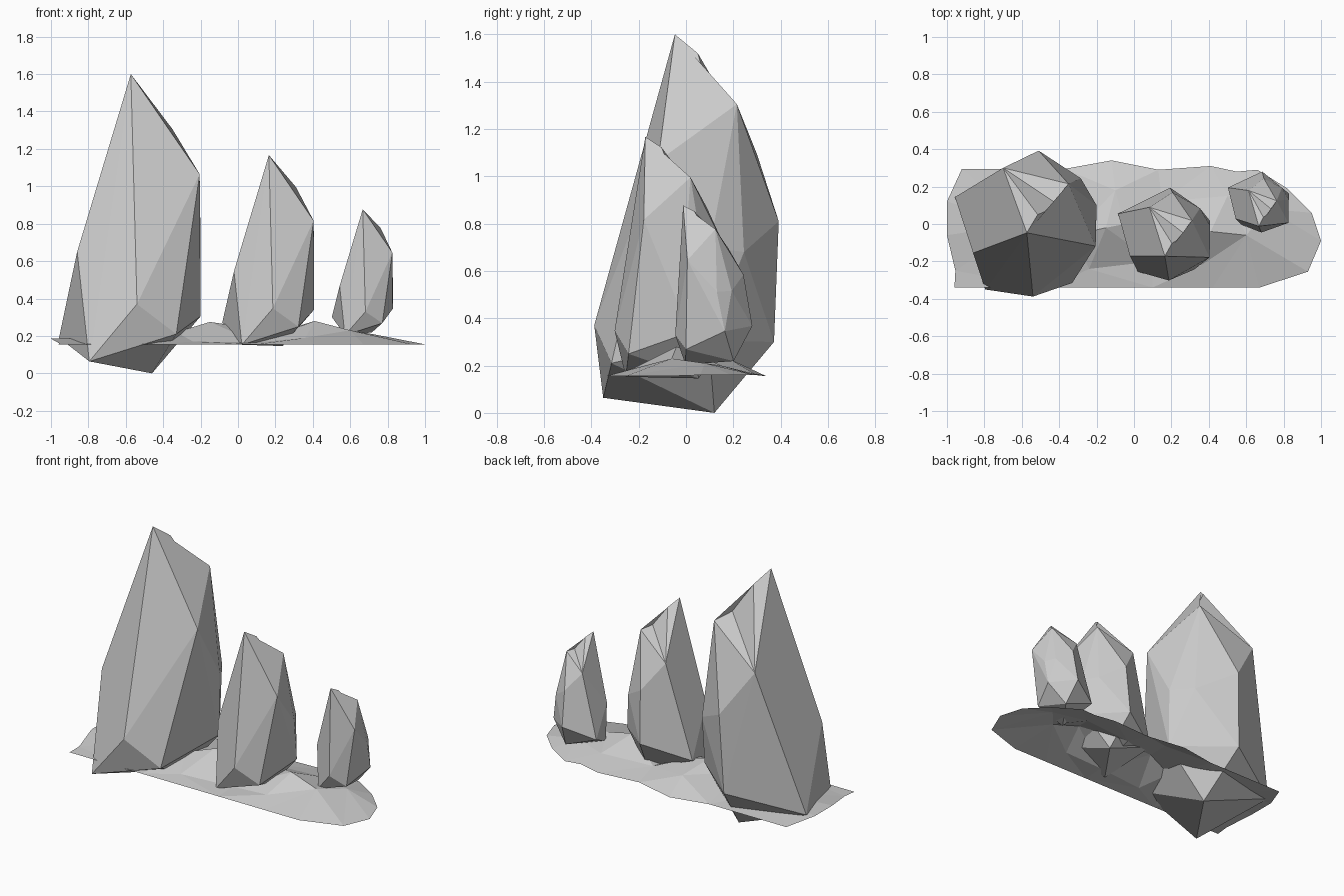
import bpy, bmesh, math
from mathutils import Vector, Matrix
from mathutils.geometry import delaunay_2d_cdt

if "Cube" in bpy.data.objects:
    bpy.data.objects.remove(bpy.data.objects["Cube"])

APEX = Vector((-0.573, -0.047, 1.6))
SHOULDER = Vector((-0.35, 0.215, 1.305))
LIP = Vector((-0.515, 0.05, 1.52))
DIP = Vector((-0.40, 0.10, 1.335))
# corners of the faceted standing stone
CORNERS = [APEX, SHOULDER, LIP,
           (-0.205, -0.118, 1.065), (-0.2, 0.096, 0.305), (-0.46, 0.12, 0.0),
           (-0.795, -0.35, 0.064), (-0.957, 0.144, 0.19), (-0.86, -0.155, 0.65),
           (-0.54, -0.388, 0.37), (-0.33, -0.315, 0.21), (-0.51, 0.392, 0.81),
           (-0.53, 0.372, 0.3), (-0.70, 0.30, 1.094), (-0.285, 0.245, 0.68),
           (-0.2, 0.10, 0.7)]


def add_object(name, bm):
    mesh = bpy.data.meshes.new(name)
    bm.to_mesh(mesh)
    bm.free()
    obj = bpy.data.objects.new(name, mesh)
    bpy.context.collection.objects.link(obj)
    return obj


def stone(name, apex, scale, tilt):
    """Convex faceted stone with a chipped notch below the tip."""
    bm = bmesh.new()
    for c in CORNERS:
        bm.verts.new(c)
    res = bmesh.ops.convex_hull(bm, input=bm.verts[:])
    loose = [v for v in bm.verts if not v.link_faces]
    bmesh.ops.delete(bm, geom=loose, context='VERTS')
    # chip: split the edge between lip and shoulder and push it in
    lip = min(bm.verts, key=lambda v: (v.co - LIP).length)
    sh = min(bm.verts, key=lambda v: (v.co - SHOULDER).length)
    edge = bm.edges.get((lip, sh))
    if edge:
        sides = [v for f in edge.link_faces for v in f.verts if v not in (lip, sh)]
        _, mid = bmesh.utils.edge_split(edge, lip, 0.5)
        for v in sides:
            bmesh.ops.connect_verts(bm, verts=[mid, v])
        mid.co = DIP
    bmesh.ops.recalc_face_normals(bm, faces=bm.faces[:])
    m = (Matrix.Translation(apex) @ Matrix.Rotation(math.radians(tilt), 4, 'X')
         @ Matrix.Scale(scale, 4) @ Matrix.Translation(-APEX))
    bm.transform(m)
    return add_object(name, bm)


# three stones, shrinking and leaning further forward
stone("large_stone", APEX, 1.0, 0)
stone("medium_stone", Vector((0.165, -0.172, 1.167)), 0.65, 6.5)
stone("small_stone", Vector((0.667, -0.012, 0.877)), 0.43, 12)

# thin ground sheet: outline, then raised inner points
RIM = [(-0.96, -0.34, .155), (-0.45, -0.34, .155), (0.1, -0.34, .155),
       (0.42, -0.34, .155), (0.67, -0.34, .155), (0.93, -0.255, .155),
       (1.0, -0.09, .155), (0.95, 0.06, .16), (0.82, 0.19, .16),
       (0.66, 0.29, .16), (0.55, 0.28, .165), (0.41, 0.31, .16),
       (0.13, 0.29, .165), (-0.12, 0.34, .155), (-0.37, 0.295, .16),
       (-0.92, 0.295, .16), (-1.0, 0.12, .185), (-1.0, -0.06, .185),
       (-0.955, -0.25, .16)]
HUMPS = [(-0.24, -0.24, .17), (-0.33, -0.06, .22), (-0.15, -0.02, .275),
         (-0.05, 0.0, .26), (-0.1, 0.18, .23), (0.15, 0.12, .2),
         (0.41, -0.04, .28), (0.36, -0.22, .19), (0.6, -0.06, .23),
         (0.72, 0.08, .21), (0.5, 0.15, .2), (-0.6, 0.0, .19),
         (0.1, -0.2, .165)]
pts = RIM + HUMPS
n = len(RIM)
rim_edges = [(i, (i + 1) % n) for i in range(n)]
_, _, tris, *_ = delaunay_2d_cdt([Vector(p[:2]) for p in pts], rim_edges, [], 1, 1e-5)
bm = bmesh.new()
verts = [bm.verts.new(p) for p in pts]
for t in tris:
    bm.faces.new([verts[i] for i in t])
bmesh.ops.recalc_face_normals(bm, faces=bm.faces[:])
bm.normal_update()
if sum(f.normal.z for f in bm.faces) < 0:
    bmesh.ops.reverse_faces(bm, faces=bm.faces[:])
add_object("ground_sheet", bm)
